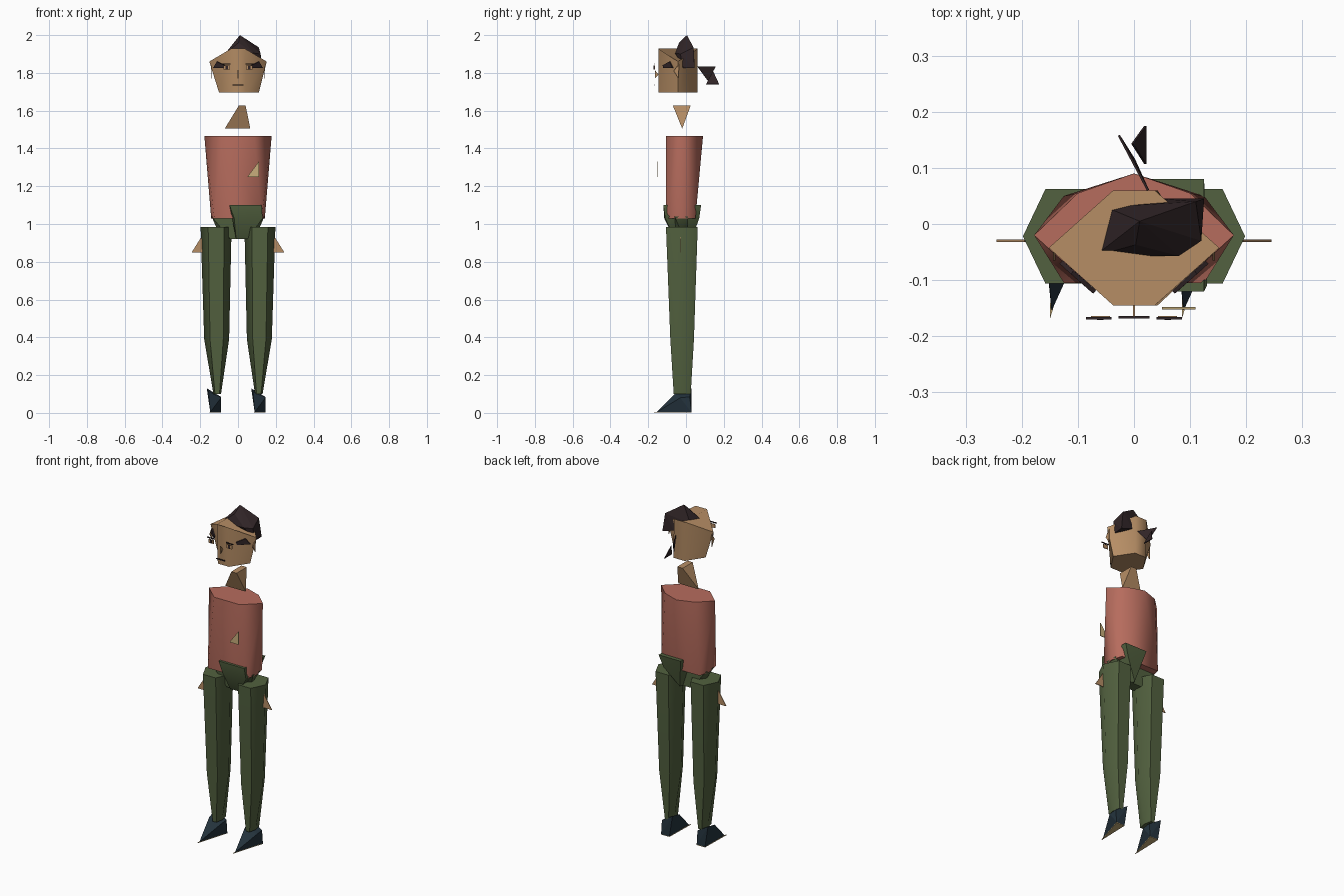
import bpy
import bmesh
import math
from mathutils import Vector

cube = bpy.data.objects.get("Cube")
if cube:
    bpy.data.objects.remove(cube, do_unlink=True)


def make_material(name, colour):
    material = bpy.data.materials.new(name)
    material.use_nodes = True
    rgba = (*colour, 1)
    material.diffuse_color = rgba
    material.node_tree.nodes["Principled BSDF"].inputs["Base Color"].default_value = rgba
    return material


skin = make_material("skin", (.47, .27, .13))
shirt = make_material("red shirt", (.47, .15, .11))
trousers = make_material("green trousers", (.085, .12, .05))
hair = make_material("dark hair", (.03, .018, .02))
leather = make_material("navy leather", (.018, .034, .048))
tan = make_material("tan", (.58, .43, .2))


def finish(name, bm, material, smooth_angle):
    """Turn a bmesh into a named, coloured object."""
    bmesh.ops.recalc_face_normals(bm, faces=bm.faces[:])
    mesh = bpy.data.meshes.new(name)
    bm.to_mesh(mesh)
    bm.free()
    mesh.materials.append(material)
    obj = bpy.data.objects.new(name, mesh)
    bpy.context.collection.objects.link(obj)
    if smooth_angle:
        bpy.ops.object.select_all(action="DESELECT")
        obj.select_set(True)
        bpy.context.view_layer.objects.active = obj
        bpy.ops.object.shade_smooth_by_angle(angle=math.radians(smooth_angle))
    return obj


def hull(name, points, material, smooth_angle=0):
    """Faceted solid wrapped around a few corner points."""
    bm = bmesh.new()
    for point in points:
        bm.verts.new(point)
    result = bmesh.ops.convex_hull(bm, input=bm.verts[:])
    loose = [v for v in result["geom_interior"] if isinstance(v, bmesh.types.BMVert)]
    bmesh.ops.delete(bm, geom=loose, context="VERTS")
    bmesh.ops.dissolve_limit(bm, angle_limit=math.radians(1),
                             verts=bm.verts[:], edges=bm.edges[:])
    return finish(name, bm, material, smooth_angle)


def plate(name, points, material, thickness=.004):
    """Thin flat piece with the given outline."""
    bm = bmesh.new()
    corners = [Vector(p) for p in points]
    normal = (corners[1] - corners[0]).cross(corners[2] - corners[0]).normalized()
    face = bm.faces.new([bm.verts.new(c - normal * thickness / 2) for c in corners])
    extruded = bmesh.ops.extrude_face_region(bm, geom=[face], use_keep_orig=True)
    moved = [g for g in extruded["geom"] if isinstance(g, bmesh.types.BMVert)]
    bmesh.ops.translate(bm, verts=moved, vec=normal * thickness)
    return finish(name, bm, material, 0)


def loft(name, rings, material, smooth_angle):
    """Skin a list of rings that all have the same number of corners."""
    bm = bmesh.new()
    loops = [[bm.verts.new(p) for p in ring] for ring in rings]
    count = len(loops[0])
    for low, high in zip(loops, loops[1:]):
        for i in range(count):
            j = (i + 1) % count
            bm.faces.new((low[i], low[j], high[j], high[i]))
    bm.faces.new(loops[0])
    bm.faces.new(loops[-1])
    return finish(name, bm, material, smooth_angle)


def hexagon(centre_x, half_width, flat, front, back, z, flat_z=None):
    """Six corners with a point to each side and flats front and back."""
    middle = (front + back) / 2
    flat_z = flat_z or z
    return [(centre_x - half_width, middle, z),
            (centre_x - flat, front, flat_z), (centre_x + flat, front, flat_z),
            (centre_x + half_width, middle, z),
            (centre_x + flat, back, flat_z), (centre_x - flat, back, flat_z)]


def front_rectangle(name, x, z, width, height, y, material):
    """Upright plate facing forward."""
    w, h = width / 2, height / 2
    plate(name, [(x - w, y, z - h), (x + w, y, z - h),
                 (x + w, y, z + h), (x - w, y, z + h)], material)


def both_sides(points):
    """Add the mirror image of every point."""
    return points + [(-x, y, z) for x, y, z in points]


# Head, with a low ridge on top
loft("head", [hexagon(.005, .105, .037, -.145, .06, 1.695),
              hexagon(0, .152, .037, -.145, .06, 1.86, 1.928)], skin, 50)

# Swept hair cap and the loose strands behind
hull("hair_cap", [(.01, .005, 2), (.11, .04, 1.935), (.12, -.03, 1.9),
                  (.08, -.057, 1.905), (.003, -.037, 1.96), (-.07, -.057, 1.9),
                  (-.05, .03, 1.91), (.125, .045, 1.825),
                  (.12, -.015, 1.825), (.05, .045, 1.85)], hair)
plate("hair_strand_upper", [(-.027, .158, 1.835), (.025, .06, 1.835),
                            (0, .115, 1.76)], hair)
plate("hair_strand_lower", [(.02, .175, 1.74), (.02, .107, 1.74),
                            (-.003, .143, 1.81)], hair)

# Face details, ears, temples and hands, one of each per side
for side, label in ((1, "left"), (-1, "right")):
    front_rectangle("brow_" + label, side * .063, 1.848, .045, .006, -.168, hair)
    front_rectangle("eye_" + label, side * .06, 1.828, .034, .022, -.166, skin)
    front_rectangle("pupil_" + label, side * .06, 1.828, .012, .02, -.169, hair)
    plate("temple_" + label, [(side * .13, -.068, 1.825), (side * .11, -.086, 1.86),
                              (side * .07, -.121, 1.84),
                              (side * .075, -.117, 1.825)], hair, .008)
    plate("ear_" + label, [(side * .142, -.065, 1.81), (side * .142, -.037, 1.85),
                           (side * .142, -.04, 1.77)], skin)
    plate("hand_" + label, [(side * .245, -.03, .85), (side * .17, -.03, .85),
                            (side * .195, -.03, .93)], skin)
front_rectangle("mouth", 0, 1.735, .056, .006, -.166, hair)
plate("nose", [(0, -.165, 1.815), (0, -.165, 1.77), (0, -.145, 1.79)], skin)

# Neck wedge, wide across below and deep front to back above
hull("neck", [(-.07, -.02, 1.505), (.065, -.02, 1.505),
              (.005, -.07, 1.628), (.04, -.07, 1.628),
              (.005, .025, 1.628), (.04, .025, 1.628)], skin, 30)

# Torso, broad at the shoulders and squared at the hem, with its pocket scrap
hull("torso", both_sides([(.178, -.02, 1.465), (.1, .055, 1.465), (0, .09, 1.465),
                          (.085, -.105, 1.465), (.125, -.105, 1.03),
                          (.125, .05, 1.03), (.142, -.02, 1.03)]), shirt, 50)
plate("pocket", [(.05, -.15, 1.25), (.11, -.15, 1.25), (.11, -.15, 1.33)], tan)

# Hips, in an upper waist block and a lower saddle
hull("waist", [(x, y, z) for x, y, z in
               [(-.045, -.12, 1.1), (.125, -.12, 1.1), (.125, .08, 1.1),
                (-.02, .08, 1.1), (-.02, -.115, 1.03), (.13, -.11, 1.03),
                (.1, .07, 1.03), (-.01, -.06, .92), (.05, -.06, .92),
                (.02, .03, .92)]], trousers, 40)
hull("hips", both_sides([(.14, -.06, 1.04), (.14, .01, 1.04),
                         (.11, -.03, .97), (.04, -.05, .92),
                         (.04, .01, .92)]), trousers, 40)

# Tapered legs
for side, label in ((1, "left"), (-1, "right")):
    x = side * .116
    loft("leg_" + label, [hexagon(side * .11, .02, .012, -.065, .025, .1),
                          hexagon(side * .113, .066, .035, -.083, .042, .39),
                          hexagon(x, .082, .042, -.106, .062, .985)], trousers, 61)

# Pointed shoes with thin soles, the same shape on each foot
for shift, label in ((.235, "left"), (0, "right")):
    shoe = [(-.165, .028, .13), (-.155, -.05, .11), (-.09, .02, .085),
            (-.09, -.03, .08), (-.09, .028, .004), (-.145, .028, .004),
            (-.147, -.155, .004)]
    sole = [(-.15, -.17, .003), (-.09, .028, .003), (-.145, .028, .003)]
    hull("shoe_" + label, [(x + shift, y, z) for x, y, z in shoe], leather)
    plate("sole_" + label, [(x + shift, y, z) for x, y, z in sole], tan)
